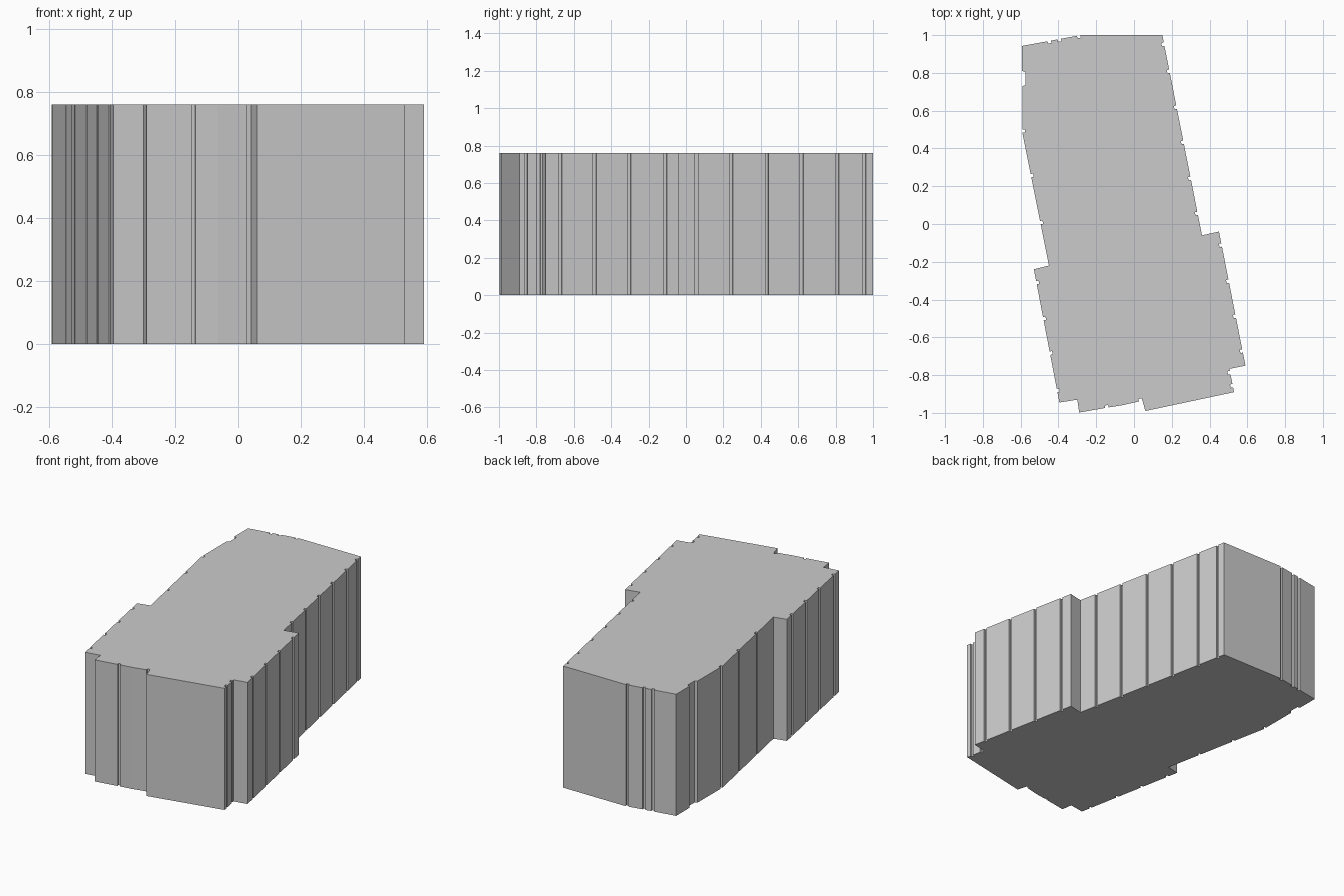
import bpy
import bmesh
from mathutils import Vector

HEIGHT = 0.76

cube = bpy.data.objects.get("Cube")
if cube:
    bpy.data.objects.remove(cube, do_unlink=True)

# Wall corners, clockwise seen from above; each wall lists its groove distances
# as fractions of its length
walls = [
    ((-0.28, 1.00), []),
    ((0.15, 1.00), [0.045, 0.18, 0.36, 0.535, 0.715, 0.89]),
    ((0.36, -0.06), []),
    ((0.45, -0.04), [0.10, 0.37, 0.63, 0.89]),
    ((0.59, -0.75), []),
    ((0.505, -0.767), [0.16, 0.72]),
    ((0.53, -0.89), []),
    ((0.06, -0.99), []),
    ((0.045, -0.935), [0.09]),
    ((-0.065, -0.96), [0.96]),
    ((-0.147, -0.973), []),
    ((-0.29, -0.998), []),
    ((-0.30, -0.93), []),
    ((-0.395, -0.945), [0.09, 0.37, 0.63, 0.90]),
    ((-0.53, -0.24), []),
    ((-0.45, -0.22), [0.325, 0.68]),
    ((-0.59, 0.48), [0.05]),
    ((-0.59, 0.73), []),
    ((-0.575, 0.735), []),
    ((-0.575, 0.805), []),
    ((-0.592, 0.81), []),
    ((-0.592, 0.943), [0.46, 0.63, 0.96]),
]


def grooved_outline(walls, width=0.018, depth=0.013):
    """Trace the walls, cutting a small rectangular groove at each mark."""
    points = []
    for i, (corner, grooves) in enumerate(walls):
        start = Vector(corner)
        run = Vector(walls[(i + 1) % len(walls)][0]) - start
        along = run.normalized()
        inward = Vector((along.y, -along.x)) * depth
        half = along * width / 2
        points.append(start)
        for fraction in grooves:
            mid = start + run * fraction
            points += [mid - half, mid - half + inward,
                       mid + half + inward, mid + half]
    return points


# Plain grey finish
grey = bpy.data.materials.new("plain grey")
color = (0.6, 0.6, 0.6, 1.0)
grey.use_nodes = True
grey.diffuse_color = color
grey.node_tree.nodes["Principled BSDF"].inputs["Base Color"].default_value = color

# Building block: the grooved footprint raised to a flat roof
bm = bmesh.new()
base = bm.faces.new([bm.verts.new((p.x, p.y, 0)) for p in grooved_outline(walls)])
raised = bmesh.ops.extrude_face_region(bm, geom=[base], use_keep_orig=True)
for item in raised["geom"]:
    if isinstance(item, bmesh.types.BMVert):
        item.co.z = HEIGHT
bmesh.ops.recalc_face_normals(bm, faces=bm.faces)

mesh = bpy.data.meshes.new("building_block")
bm.to_mesh(mesh)
bm.free()
mesh.materials.append(grey)
block = bpy.data.objects.new("building_block", mesh)
bpy.context.collection.objects.link(block)
